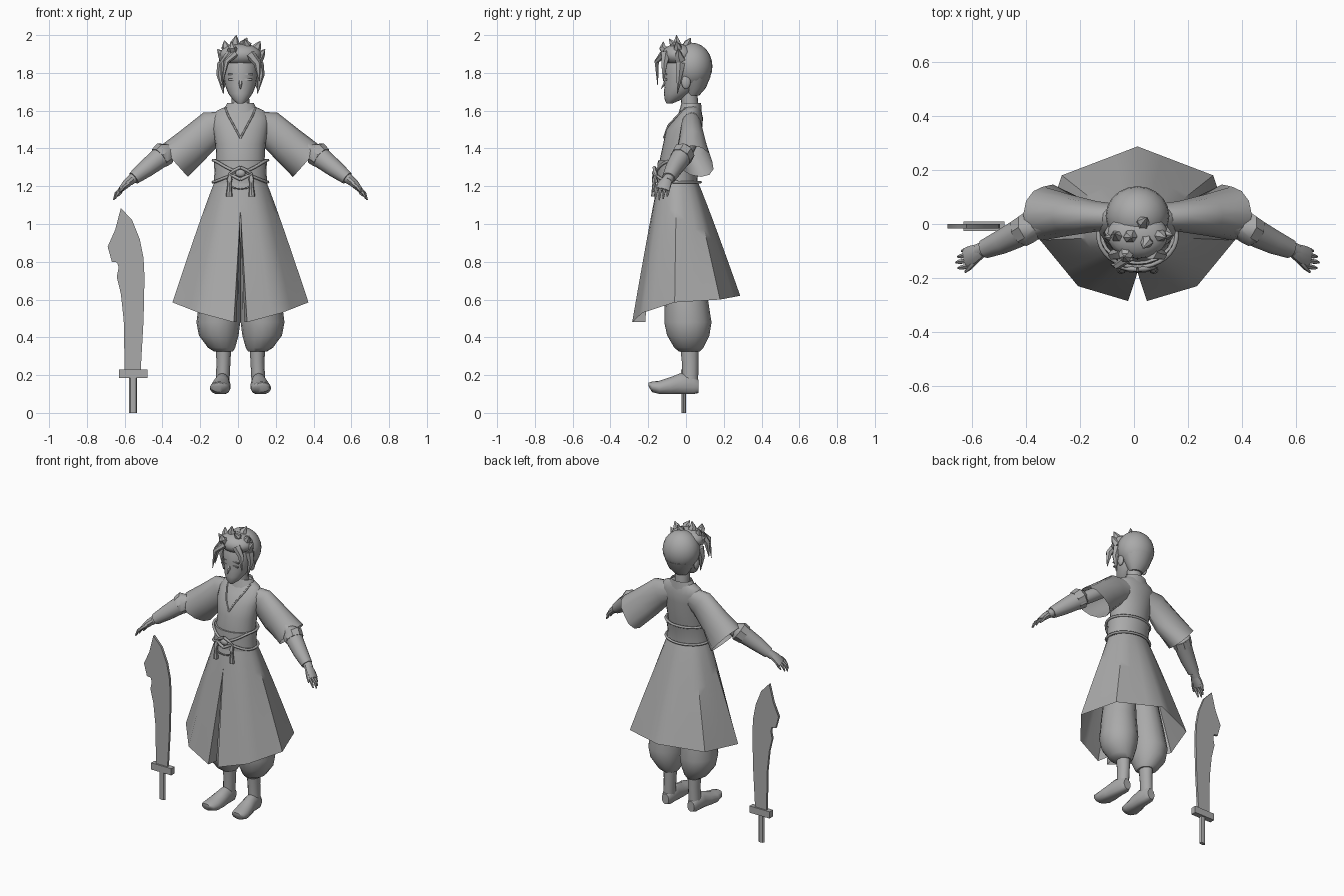
import bpy, bmesh, math
from mathutils import Vector

cube = bpy.data.objects.get("Cube")
if cube:
    bpy.data.objects.remove(cube, do_unlink=True)

X, Y, Z = Vector((1, 0, 0)), Vector((0, 1, 0)), Vector((0, 0, 1))
CENTRE = 0.013  # the figure stands slightly left of the origin
meshes = []

clay = bpy.data.materials.new("plain_grey")
clay.use_nodes = True
GREY = (0.4, 0.4, 0.4, 1)
clay.diffuse_color = GREY
clay.node_tree.nodes["Principled BSDF"].inputs["Base Color"].default_value = GREY


def finish(name, bm, mirror=False, shift=CENTRE):
    bmesh.ops.recalc_face_normals(bm, faces=bm.faces)
    mesh = bpy.data.meshes.new(name)
    bm.to_mesh(mesh)
    bm.free()
    mesh.materials.append(clay)
    obj = bpy.data.objects.new(name, mesh)
    bpy.context.collection.objects.link(obj)
    obj.location.x = shift
    if mirror:
        obj.modifiers.new("Mirror", "MIRROR")
    meshes.append(obj)
    return obj


def bridge(bm, rows, closed=True):
    for a, b in zip(rows, rows[1:]):
        for i in range(len(a) if closed else len(a) - 1):
            j = (i + 1) % len(a)
            bm.faces.new((a[i], a[j], b[j], b[i]))


def loft(name, rings, axis=None, ref=Y, n=16, start=True, end=True,
         mirror=False, shift=CENTRE, floor=None):
    """Skin elliptical rings (x, y, z, radius_u, radius_v)."""
    bm = bmesh.new()
    path = [Vector(r[:3]) for r in rings]
    rows = []
    for i, r in enumerate(rings):
        t = axis or (path[min(i + 1, len(path) - 1)] - path[max(i - 1, 0)]).normalized()
        u = t.cross(ref).normalized()
        v = t.cross(u)
        row = []
        for k in range(n):
            a = math.tau * k / n
            p = path[i] + u * r[3] * math.cos(a) + v * r[4] * math.sin(a)
            if floor is not None:
                p.z = max(p.z, floor)
            row.append(bm.verts.new(p))
        rows.append(row)
    bridge(bm, rows)
    if start:
        bm.faces.new(rows[0])
    if end:
        bm.faces.new(rows[-1])
    return finish(name, bm, mirror, shift)


def ball(name, centre, size, mirror=False):
    bm = bmesh.new()
    bmesh.ops.create_uvsphere(bm, u_segments=20, v_segments=12, radius=1)
    bmesh.ops.scale(bm, vec=size, verts=bm.verts)
    bmesh.ops.translate(bm, vec=centre, verts=bm.verts)
    return finish(name, bm, mirror)


def box(name, centre, size, mirror=False, shift=CENTRE):
    bm = bmesh.new()
    bmesh.ops.create_cube(bm, size=1)
    bmesh.ops.scale(bm, vec=size, verts=bm.verts)
    bmesh.ops.translate(bm, vec=centre, verts=bm.verts)
    return finish(name, bm, mirror, shift)


def spike(name, base, mid, tip, r, mirror=False):
    rings = [(*base, r, r), (*mid, r * .75, r * .65), (*tip, .002, .002)]
    return loft(name, rings, n=6, mirror=mirror)


def cord(name, points, radius, cyclic=False, mirror=False):
    curve = bpy.data.curves.new(name, "CURVE")
    curve.dimensions = "3D"
    curve.bevel_depth, curve.bevel_resolution = radius, 1
    line = curve.splines.new("POLY")
    line.points.add(len(points) - 1)
    for p, co in zip(line.points, points):
        p.co = (*co, 1)
    line.use_cyclic_u = cyclic
    curve.materials.append(clay)
    obj = bpy.data.objects.new(name, curve)
    bpy.context.collection.objects.link(obj)
    obj.location.x = CENTRE
    if mirror:
        obj.modifiers.new("Mirror", "MIRROR")


# Torso, neck and collar
loft("torso", [(0, -.05, 1.2, .125, .09), (0, -.037, 1.34, .128, .102),
               (0, -.022, 1.42, .132, .1), (0, -.01, 1.5, .145, .095),
               (0, .015, 1.56, .15, .075), (0, .025, 1.6, .125, .055),
               (0, .03, 1.625, .07, .045)], axis=Z, n=24)
loft("neck", [(0, .025, 1.58, .048, .045), (0, .01, 1.75, .045, .045)], axis=Z)
loft("collar", [(0, .022, 1.585, .1, .062), (0, .028, 1.64, .07, .052)],
     axis=Z, start=False, end=False)
cord("neckline", [(0, -.118, 1.455), (.035, -.095, 1.52), (.065, -.045, 1.575),
                  (.08, .0, 1.615)], .005, mirror=True)

# Head and face
loft("head", [(0, -.088, 1.637, .014, .014), (0, -.072, 1.655, .038, .04),
              (0, -.045, 1.69, .064, .072), (0, -.022, 1.73, .08, .092),
              (0, -.012, 1.78, .09, .102), (0, -.008, 1.84, .092, .102),
              (0, 0, 1.91, .07, .08)], axis=Z, n=20)
spike("nose", (0, -.1, 1.77), (0, -.115, 1.74), (0, -.132, 1.715), .012)
box("eyelid", (.042, -.106, 1.765), (.04, .009, .008), mirror=True)
box("eyebrow", (.043, -.105, 1.792), (.045, .009, .007), mirror=True)
ball("ear", (.093, .0, 1.75), (.014, .024, .036), mirror=True)

# Hair
ball("hair_cap", (0, .03, 1.835), (.118, .11, .125))
ball("hair_front", (0, -.04, 1.895), (.112, .088, .06))
loft("hair_nape", [(0, .035, 1.68, .045, .035), (0, .045, 1.72, .075, .06),
                   (0, .04, 1.78, .1, .09)], axis=Z)
spike("sideburn", (.095, -.03, 1.85), (.107, -.035, 1.79), (.09, -.045, 1.69), .028, True)
spike("temple_lock", (.05, -.105, 1.9), (.09, -.115, 1.85), (.1, -.12, 1.755), .028, True)
spike("fringe_lock", (-.03, -.12, 1.9), (-.075, -.155, 1.86), (-.098, -.15, 1.735), .02)
tops = [((-.02, -.04, 1.93), (-.03, -.05, 1.965), (-.022, -.05, 2.0)),
        ((.025, -.05, 1.92), (.035, -.07, 1.955), (.02, -.09, 1.98)),
        ((-.06, -.04, 1.91), (-.08, -.045, 1.94), (-.085, -.035, 1.972)),
        ((.07, -.04, 1.91), (.09, -.045, 1.94), (.105, -.05, 1.968)),
        ((-.085, -.04, 1.88), (-.1, -.05, 1.9), (-.122, -.05, 1.925)),
        ((.09, -.03, 1.87), (.11, -.04, 1.9), (.13, -.04, 1.925)),
        ((.02, .0, 1.93), (.02, .01, 1.96), (.035, .025, 1.985)),
        ((-.04, -.1, 1.91), (-.045, -.125, 1.935), (-.05, -.12, 1.965))]
for i, (a, b, c) in enumerate(tops):
    spike(f"hair_spike_{i + 1}", a, b, c, .03)

# Wide sleeves, hanging lower at the back
sleeve = loft("sleeve", [(.04, .025, 1.545, .055, .045), (.15, .028, 1.51, .092, .056),
                         (.25, .033, 1.42, .1, .076), (.35, .035, 1.332, .11, .1)],
              n=12, end=False, mirror=True)
for v in sleeve.data.vertices:
    if v.co.x > .2:
        v.co.y += max(0, 1.34 - v.co.z) * .5

# Arms, bracers and hands
loft("arm", [(.16, .03, 1.53, .04, .04), (.3, .02, 1.43, .042, .042),
             (.39, -.01, 1.37, .042, .042), (.46, -.045, 1.325, .04, .04),
             (.59, -.1, 1.225, .024, .026)], mirror=True)
loft("bracer", [(.4, -.012, 1.372, .062, .055), (.44, -.035, 1.34, .054, .052),
                (.5, -.065, 1.293, .047, .046), (.565, -.092, 1.243, .035, .036)],
     n=12, mirror=True)
loft("elbow_guard", [(.36, .0, 1.405, .02, .02), (.4, -.012, 1.375, .066, .06),
                     (.43, -.03, 1.35, .06, .057)], n=8, mirror=True)
loft("palm", [(.575, -.097, 1.238, .024, .026), (.605, -.112, 1.212, .022, .036),
              (.635, -.125, 1.18, .014, .038)], n=10, mirror=True)
for i, name in enumerate(("index", "middle", "ring", "little")):
    y = -.155 + i * .021
    reach = (.0, .008, .002, -.012)[i]
    loft(name + "_finger", [(.625, y, 1.19, .01, .01),
                            (.65 + reach, y - .006, 1.163, .009, .009),
                            (.663 + reach, y - .008, 1.135 - reach, .004, .004)],
         n=6, mirror=True)
loft("thumb", [(.595, -.13, 1.215, .013, .013), (.62, -.16, 1.195, .01, .01),
               (.638, -.178, 1.17, .004, .004)], n=6, mirror=True)

# Skirt with a front slit whose edges fold inward
hem = [(.035, -.285, .48), (.22, -.23, .53), (.36, -.06, .585), (.28, .18, .6), (0, .287, .62)]
waist = [(0, -.145, 1.24), (.085, -.125, 1.24), (.13, -.05, 1.24), (.09, .03, 1.24), (0, .055, 1.24)]
ROWS, SPLIT = 12, 3
bm = bmesh.new()
rows = []
for r in range(ROWS + 1):
    t = r / ROWS
    gap = max(0, (t - .22) / .78)
    row = []
    for k in range((len(hem) - 1) * SPLIT + 1):
        i = min(k // SPLIT, len(hem) - 2)
        f = k / SPLIT - i
        top = Vector(waist[i]).lerp(Vector(waist[i + 1]), f)
        low = Vector(hem[i]).lerp(Vector(hem[i + 1]), f)
        # waist columns are pushed out to a rounder outline
        out = Vector((top.x, top.y + .045, 0)) * (.3 * f * (1 - f))
        p = (top + out).lerp(low, t ** .94)
        p.z = top.z + (low.z - top.z) * t
        if k == 0:
            p.x = hem[0][0] * gap
            row.append(bm.verts.new((p.x * .6, p.y + .07 * gap, p.z)))
        row.append(bm.verts.new(p))
    rows.append(row)
bridge(bm, rows, closed=False)
bmesh.ops.remove_doubles(bm, verts=bm.verts, dist=.0005)
finish("skirt", bm, mirror=True)

# Belt, ropes, knot and tassels
loft("belt", [(0, -.047, 1.215, .142, .108), (0, -.045, 1.27, .138, .108),
              (0, -.036, 1.335, .14, .113)], axis=Z, n=24)
for name, z, dip in (("upper_rope", 1.338, .06), ("lower_rope", 1.222, -.04)):
    loop = []
    for k in range(32):
        a = math.tau * k / 32
        front = max(0, -math.sin(a)) ** 3
        loop.append((.145 * math.cos(a), -.042 + .118 * math.sin(a), z - dip * front))
    cord(name, loop, .008, cyclic=True)
cord("knot_loop", [(.0, -.168, 1.3), (.032, -.166, 1.285), (.06, -.16, 1.265),
                   (.03, -.17, 1.25), (.0, -.172, 1.235)], .009, mirror=True)
ball("knot", (0, -.165, 1.268), (.026, .014, .02))
cord("hanging_cord", [(.0, -.17, 1.185), (.035, -.17, 1.19), (.058, -.168, 1.21)], .004, mirror=True)
loft("tassel", [(.055, -.158, 1.265, .008, .008), (.058, -.168, 1.235, .015, .013),
                (.058, -.168, 1.215, .01, .01), (.06, -.17, 1.145, .018, .015)],
     axis=Z, n=8, mirror=True)

# Balloon trousers
loft("trouser_leg", [(.065, -.04, 1.1, .06, .08), (.085, -.015, .85, .085, .1),
                     (.108, .0, .62, .107, .113), (.117, .01, .48, .116, .125),
                     (.115, .012, .41, .105, .112), (.1, .015, .345, .072, .077),
                     (.09, .018, .325, .05, .055)], axis=Z, n=16, mirror=True)

# Boots
loft("boot_shaft", [(.09, .018, .36, .042, .05), (.09, .022, .27, .037, .044),
                    (.095, .022, .15, .036, .042)], axis=Z, n=12, mirror=True)
loft("boot_foot", [(.095, .066, .14, .035, .026), (.095, .04, .148, .06, .038),
                   (.097, -.03, .15, .06, .042), (.102, -.08, .14, .05, .05),
                   (.108, -.14, .132, .038, .054), (.112, -.18, .138, .028, .046),
                   (.115, -.198, .15, .01, .025)],
     axis=Y, ref=X, n=14, mirror=True, floor=.1)

# Sword standing on its grip
outline = [(-.62, 1.085), (-.56, 1.02), (-.52, .92), (-.5, .82), (-.495, .72), (-.5, .49),
           (-.515, .225), (-.6, .225), (-.605, .49), (-.62, .63), (-.642, .72), (-.632, .77),
           (-.64, .797), (-.668, .8), (-.69, .88), (-.65, .97)]
bm = bmesh.new()
face = bm.faces.new([bm.verts.new((x, -.016, z)) for x, z in outline])
made = bmesh.ops.extrude_face_region(bm, geom=[face])["geom"]
bmesh.ops.translate(bm, vec=(0, .016, 0), verts=[g for g in made if isinstance(g, bmesh.types.BMVert)])
finish("sword_blade", bm, shift=0)
box("sword_guard", (-.555, -.008, .207), (.15, .036, .045), shift=0)
loft("sword_grip", [(-.555, -.012, 0, .021, .012), (-.555, -.012, .2, .021, .012)],
     axis=Z, n=8, shift=0)

# Smooth shading with crisp edges kept
bpy.ops.object.select_all(action="DESELECT")
for obj in meshes:
    obj.select_set(True)
bpy.context.view_layer.objects.active = meshes[0]
bpy.ops.object.shade_smooth_by_angle(angle=math.radians(40))
